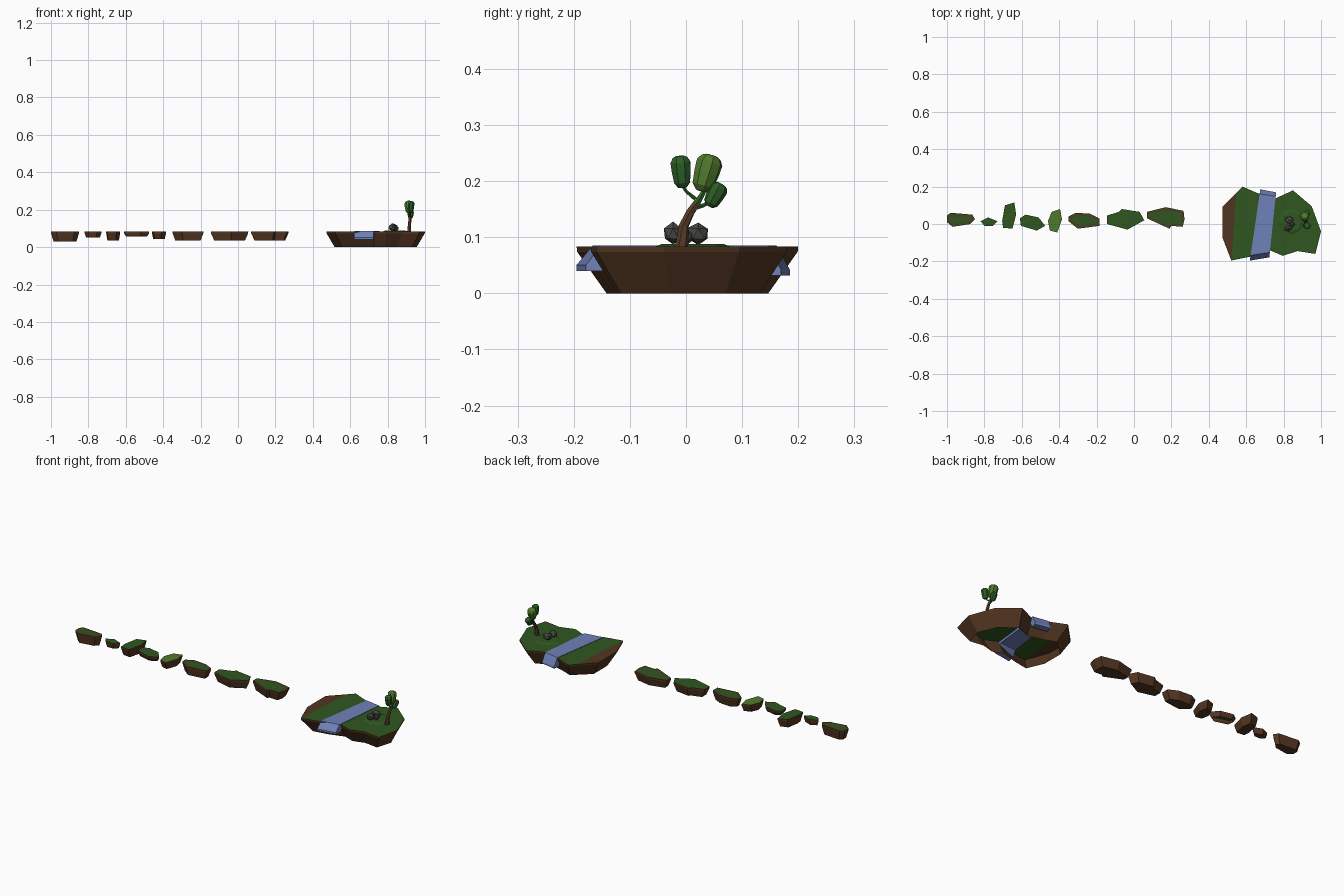
import bpy, bmesh, math, random
from mathutils import Vector, Matrix

if "Cube" in bpy.data.objects:
    bpy.data.objects.remove(bpy.data.objects["Cube"])

random.seed(4)
TOP = 0.083


def material(name, rgb):
    m = bpy.data.materials.new(name)
    m.diffuse_color = (*rgb, 1)
    m.use_nodes = True
    m.node_tree.nodes["Principled BSDF"].inputs["Base Color"].default_value = m.diffuse_color
    return m


DIRT = material("dirt brown", (0.085, 0.036, 0.015))
GRASS = material("grass green", (0.03, 0.095, 0.015))
OLIVE = material("dry olive", (0.06, 0.055, 0.015))
LIGHT = material("light leaf green", (0.08, 0.19, 0.026))
LEAF = material("dark leaf green", (0.025, 0.115, 0.02))
WATER = material("water blue", (0.16, 0.22, 0.48))
STONE = material("stone grey", (0.07, 0.07, 0.065))
BARK = material("bark brown", (0.10, 0.047, 0.022))


def finish(bm, name, mats, fix=True):
    if fix:
        bmesh.ops.recalc_face_normals(bm, faces=bm.faces)
    me = bpy.data.meshes.new(name)
    bm.to_mesh(me)
    bm.free()
    for m in mats:
        me.materials.append(m)
    ob = bpy.data.objects.new(name, me)
    bpy.context.collection.objects.link(ob)
    return ob


def island(name, pts, bottom, shrink, top=GRASS, border=None, closed=True, split=None):
    """Flat top, thin upright rim, walls tapering to the underside."""
    area = sum(a[0] * b[1] - b[0] * a[1] for a, b in zip(pts, pts[1:] + pts[:1]))
    if area < 0:
        pts = pts[::-1]
    n = len(pts)
    cx = (min(p[0] for p in pts) + max(p[0] for p in pts)) / 2
    cy = (min(p[1] for p in pts) + max(p[1] for p in pts)) / 2
    bm = bmesh.new()
    rings = []
    for z, sx, sy in ((TOP, 1, 1), (TOP - 0.009, 0.995, 0.995), (bottom, *shrink)):
        rings.append([bm.verts.new((cx + (x - cx) * sx, cy + (y - cy) * sy, z)) for x, y in pts])
    for hi, lo in zip(rings, rings[1:]):
        for i in range(n):
            j = (i + 1) % n
            bm.faces.new((hi[i], lo[i], lo[j], hi[j]))
    cap = bm.faces.new(rings[0])
    cap.material_index = 1
    if closed:
        bm.faces.new(rings[2][::-1])
    if border:
        cap.material_index = 2
        bmesh.ops.triangulate(bm, faces=[cap])
        tops = [f for f in bm.faces if f.material_index == 2]
        bmesh.ops.inset_region(bm, faces=tops, thickness=0.018)
        for f in tops:
            f.material_index = 1
        for f in bm.faces:
            if f.material_index == 0 and all(v.co.z > TOP - 0.001 for v in f.verts):
                f.material_index = 2
    if split:
        co, no = split
        bmesh.ops.triangulate(bm, faces=[cap])
        tops = [f for f in bm.faces if f.material_index == 1]
        geom = tops + list({e for f in tops for e in f.edges}) + list({v for f in tops for v in f.verts})
        bmesh.ops.bisect_plane(bm, geom=geom, plane_co=co, plane_no=no)
        for f in bm.faces:
            if f.material_index == 1 and (f.calc_center_median() - co).dot(no) < 0:
                f.material_index = 0
    return finish(bm, name, [DIRT, top, border or OLIVE], fix=False)


# main island: hollow underneath, bare dirt along its left edge
island("main_island", [
    (.472, .09), (.58, .20), (.66, .165), (.757, .137), (.85, .18), (.95, .095), (1, -.04),
    (.97, -.16), (.875, -.145), (.795, -.17), (.725, -.14), (.62, -.175), (.52, -.195), (.472, -.07)],
    0, (.83, .73), closed=False,
    split=(Vector((.535, 0, TOP)), Vector((1, -.07, 0)).normalized()))

# chain of stepping islands: outline, bottom height, top colour, border, closed underside
STEPS = [
    ([(-1, .045), (-.98, .06), (-.865, .05), (-.85, .025), (-.875, 0), (-.97, -.015), (-1, .01)],
     .03, GRASS, OLIVE, True),
    ([(-.82, .015), (-.78, .035), (-.73, .015), (-.755, -.01), (-.80, -.01)], .052, GRASS, None, True),
    ([(-.705, .015), (-.69, .1), (-.64, .115), (-.63, .05), (-.65, -.025), (-.70, -.02)],
     .035, GRASS, None, True),
    ([(-.61, .03), (-.58, .05), (-.51, .035), (-.475, -.01), (-.52, -.035), (-.605, -.01)],
     .056, GRASS, None, False),
    ([(-.46, .015), (-.44, .065), (-.395, .08), (-.385, .025), (-.41, -.045), (-.45, -.035)],
     .042, LIGHT, None, True),
    ([(-.35, .04), (-.31, .06), (-.235, .055), (-.185, .03), (-.185, -.01), (-.30, -.025), (-.35, .015)],
     .035, GRASS, OLIVE, True),
    ([(-.145, .045), (-.08, .065), (-.065, .08), (.03, .065), (.055, .02), (-.035, -.03), (-.145, 0)],
     .035, GRASS, None, True),
    ([(.07, .065), (.17, .09), (.265, .07), (.27, .025), (.26, -.015), (.20, -.01), (.19, -.025), (.07, .03)],
     .035, GRASS, OLIVE, True),
]
for i, (pts, bottom, top, border, closed) in enumerate(STEPS):
    island(f"stepping_island_{i + 1}", pts, bottom, (.82, .8), top, border, closed)

# river: one long side profile (y, z), spilling over both edges
bm = bmesh.new()
profile = [(-.16, .085), (-.188, .05), (-.188, .04), (-.15, .04), (-.13, .07),
           (.13, .07), (.145, .032), (.178, .032), (.178, .042), (.155, .085)]
left = [bm.verts.new((.648 + .153 * y, y * 1.04, z)) for y, z in profile]
right = [bm.verts.new((.742 + .10 * y, y * .95, z)) for y, z in profile]
bm.faces.new(left)
bm.faces.new(right[::-1])
for i in range(len(profile)):
    j = (i + 1) % len(profile)
    bm.faces.new((left[i], right[i], right[j], left[j]))
finish(bm, "river", [WATER])

# low grassy mound around the rocks
bm = bmesh.new()
bmesh.ops.create_cone(bm, cap_ends=True, segments=8, radius1=.07, radius2=.055, depth=.006,
                      matrix=Matrix.Translation((.84, .012, TOP + .002)))
finish(bm, "grass_mound", [GRASS])


# rocks: rough faceted lumps
def rock(name, loc, size):
    bm = bmesh.new()
    bmesh.ops.create_icosphere(bm, subdivisions=1, radius=1)
    for v in bm.verts:
        v.co *= random.uniform(.9, 1.12)
        v.co = Vector(loc) + Vector([a * b for a, b in zip(v.co, size)])
    finish(bm, name, [STONE])


rock("rock_back", (.83, .022, .106), (.026, .021, .021))
rock("rock_front", (.825, -.023, .106), (.022, .018, .02))
rock("rock_small", (.847, -.002, .099), (.014, .014, .014))


# tree limbs: six-sided tubes through a few points
def limb(name, path, mat, sides=6):
    bm = bmesh.new()
    rings = []
    for k, (p, r) in enumerate(path):
        a, b = path[max(k - 1, 0)][0], path[min(k + 1, len(path) - 1)][0]
        q = (Vector(b) - Vector(a)).to_track_quat('Z', 'Y')
        rings.append([bm.verts.new(Vector(p) + q @ Vector((r * math.cos(t), r * math.sin(t), 0)))
                      for t in [2 * math.pi * s / sides for s in range(sides)]])
    for a, b in zip(rings, rings[1:]):
        for i in range(sides):
            j = (i + 1) % sides
            bm.faces.new((a[i], a[j], b[j], b[i]))
    bm.faces.new(rings[0][::-1])
    bm.faces.new(rings[-1])
    finish(bm, name, [mat])


limb("trunk", [((.915, -.008, .08), .012), ((.917, -.004, .12), .009),
               ((.919, .008, .145), .008), ((.92, .02, .162), .007)], BARK)
limb("branch_main", [((.92, .018, .158), .007), ((.92, .03, .178), .005), ((.92, .036, .19), .004)], LEAF)
limb("branch_left", [((.92, .017, .168), .004), ((.922, 0, .182), .003), ((.923, -.008, .195), .003)], LEAF)
limb("branch_right", [((.92, .014, .152), .005), ((.92, .032, .157), .004), ((.921, .045, .166), .003)], LEAF)


# leaf clumps: pod shapes along an axis
def clump(name, a, b, r, mat):
    a, b = Vector(a), Vector(b)
    stations = ((0, .4), (.15, .8), (.5, .95), (.8, 1), (.94, .75), (1, .4))
    limb(name, [(a.lerp(b, t), r * s) for t, s in stations], mat, 8)


clump("leaf_clump_left", (.924, -.006, .188), (.926, -.011, .245), .019, LEAF)
clump("leaf_clump_top", (.916, .027, .182), (.912, .046, .246), .024, LIGHT)
clump("leaf_clump_right", (.922, .041, .155), (.924, .063, .195), .017, LEAF)
